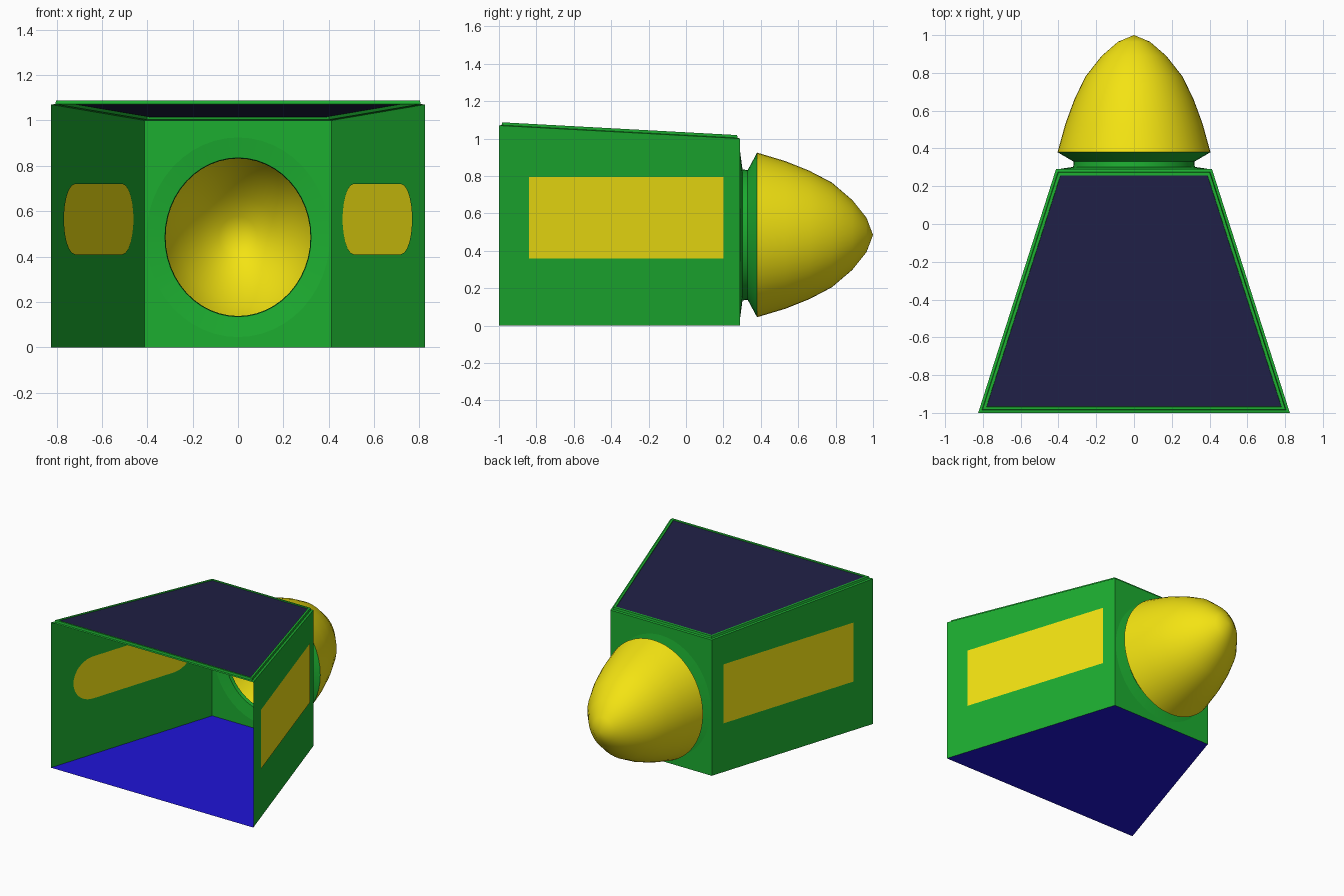
import bpy, bmesh, math
from mathutils import Vector

if "Cube" in bpy.data.objects:
    bpy.data.objects.remove(bpy.data.objects["Cube"])


def material(name, rgb):
    m = bpy.data.materials.new(name)
    m.diffuse_color = (*rgb, 1)
    m.use_nodes = True
    m.node_tree.nodes["Principled BSDF"].inputs["Base Color"].default_value = m.diffuse_color
    return m


GREEN = material("green", (0.012, 0.42, 0.03))
YELLOW = material("yellow", (0.9, 0.77, 0.006))
NAVY = material("navy", (0.014, 0.014, 0.06))
BLUE = material("blue", (0.014, 0.007, 0.68))

Y0, Y1 = -1.0, 0.29          # open front and closed back of the shell
CZ, SX = 0.485, 0.92         # nose axis height and sideways squash


def half_width(y):
    return 0.825 - 0.412 * (y - Y0) / (Y1 - Y0)


def top_z(y):
    return 1.07 - 0.07 * (y - Y0) / (Y1 - Y0)


def finish(name, bm, mat, mirror=False, smooth=False):
    me = bpy.data.meshes.new(name)
    bm.to_mesh(me)
    bm.free()
    ob = bpy.data.objects.new(name, me)
    bpy.context.collection.objects.link(ob)
    me.materials.append(mat)
    if mirror:
        ob.modifiers.new("Mirror", 'MIRROR')
    if smooth:
        bpy.context.view_layer.objects.active = ob
        ob.select_set(True)
        bpy.ops.object.shade_smooth_by_angle(angle=math.radians(35))
        ob.select_set(False)
    return ob


def sheet(name, loops, normal, mat, mirror=False):
    """Flat sheet from an outline and optional hole loops."""
    bm = bmesh.new()
    edges = []
    for loop in loops:
        vs = [bm.verts.new(p) for p in loop]
        edges += [bm.edges.new((vs[i - 1], vs[i])) for i in range(len(vs))]
    normal = Vector(normal).normalized()
    bmesh.ops.triangle_fill(bm, edges=edges, use_beauty=True, normal=normal)
    bm.normal_update()
    for f in bm.faces:
        if f.normal.dot(normal) < 0:
            f.normal_flip()
    return finish(name, bm, mat, mirror)


def loft(name, rings, mat, smooth=False):
    """Skin between closed rings of equal length; one-point rings make a tip."""
    bm = bmesh.new()
    rows = [[bm.verts.new(p) for p in r] for r in rings]
    for a, b in zip(rows, rows[1:]):
        for i in range(len(a)):
            j = (i + 1) % len(a)
            if len(b) == 1:
                bm.faces.new((a[i], a[j], b[0]))
            else:
                bm.faces.new((a[i], a[j], b[j], b[i]))
    return finish(name, bm, mat, smooth=smooth)


def ellipse(y, r, n=48):
    if r == 0:
        return [(0, y, CZ)]
    return [(SX * r * math.sin(2 * math.pi * i / n), y,
             CZ + r * math.cos(2 * math.pi * i / n)) for i in range(n)]


def roof_outline(inset, lift):
    a, b = Y0 + inset, Y1 - inset
    xa, xb = half_width(a) - inset * 1.05, half_width(b) - inset * 1.05
    return [(x, y, top_z(y) + lift) for x, y in ((-xa, a), (xa, a), (xb, b), (-xb, b))]


# floor
w0, w1 = half_width(Y0), half_width(Y1)
sheet("floor", [[(-w0, Y0, 0), (w0, Y0, 0), (w1, Y1, 0), (-w1, Y1, 0)]], (0, 0, -1), BLUE)

# side walls with pill-shaped openings
SIDE = Vector((Y1 - Y0, w0 - w1, 0)).normalized()


def on_wall(y, z, out=0.0):
    return Vector((half_width(y), y, z)) + SIDE * out


r = 0.155
pill = []
for k in range(24):
    t = math.pi * (k % 12) / 11 + (-math.pi / 2 if k < 12 else math.pi / 2)
    centre = 0.14 - r if k < 12 else -0.82 + r
    pill.append(on_wall(centre + r * math.cos(t), 0.565 + r * math.sin(t)))
wall = [on_wall(Y0, 0), on_wall(Y1, 0), on_wall(Y1, top_z(Y1)), on_wall(Y0, top_z(Y0))]
sheet("side_walls", [wall, pill], SIDE, GREEN, mirror=True)

# rectangular window panes laid over the openings
pane = [on_wall(y, z, 0.003) for y, z in ((-0.84, 0.36), (0.2, 0.36), (0.2, 0.795), (-0.84, 0.795))]
sheet("side_windows", [pane], SIDE, YELLOW, mirror=True)

# back wall with round opening
z1 = top_z(Y1)
sheet("back_wall", [[(-w1, Y1, 0), (w1, Y1, 0), (w1, Y1, z1), (-w1, Y1, z1)],
                    ellipse(Y1, 0.44)], (0, 1, 0), GREEN)

# roof rim and roof panel
loft("roof_rim", [roof_outline(0, 0), roof_outline(0.014, 0.003), roof_outline(0.017, 0.018),
                  roof_outline(0.032, 0.018), roof_outline(0.034, 0.012)], GREEN)
sheet("roof_panel", [roof_outline(0.033, 0.014)], (0, 0, 1), NAVY)

# waisted collar between wall and nose
loft("nose_collar", [ellipse(y, rad) for y, rad in
                     ((0.29, 0.44), (0.302, 0.35), (0.33, 0.347), (0.38, 0.44))], GREEN, smooth=True)

# hollow pointed nose
loft("nose", [ellipse(y, rad) for y, rad in
              ((0.38, 0.44), (0.53, 0.395), (0.66, 0.343), (0.78, 0.28),
               (0.89, 0.186), (0.965, 0.092), (1.0, 0))], YELLOW, smooth=True)
